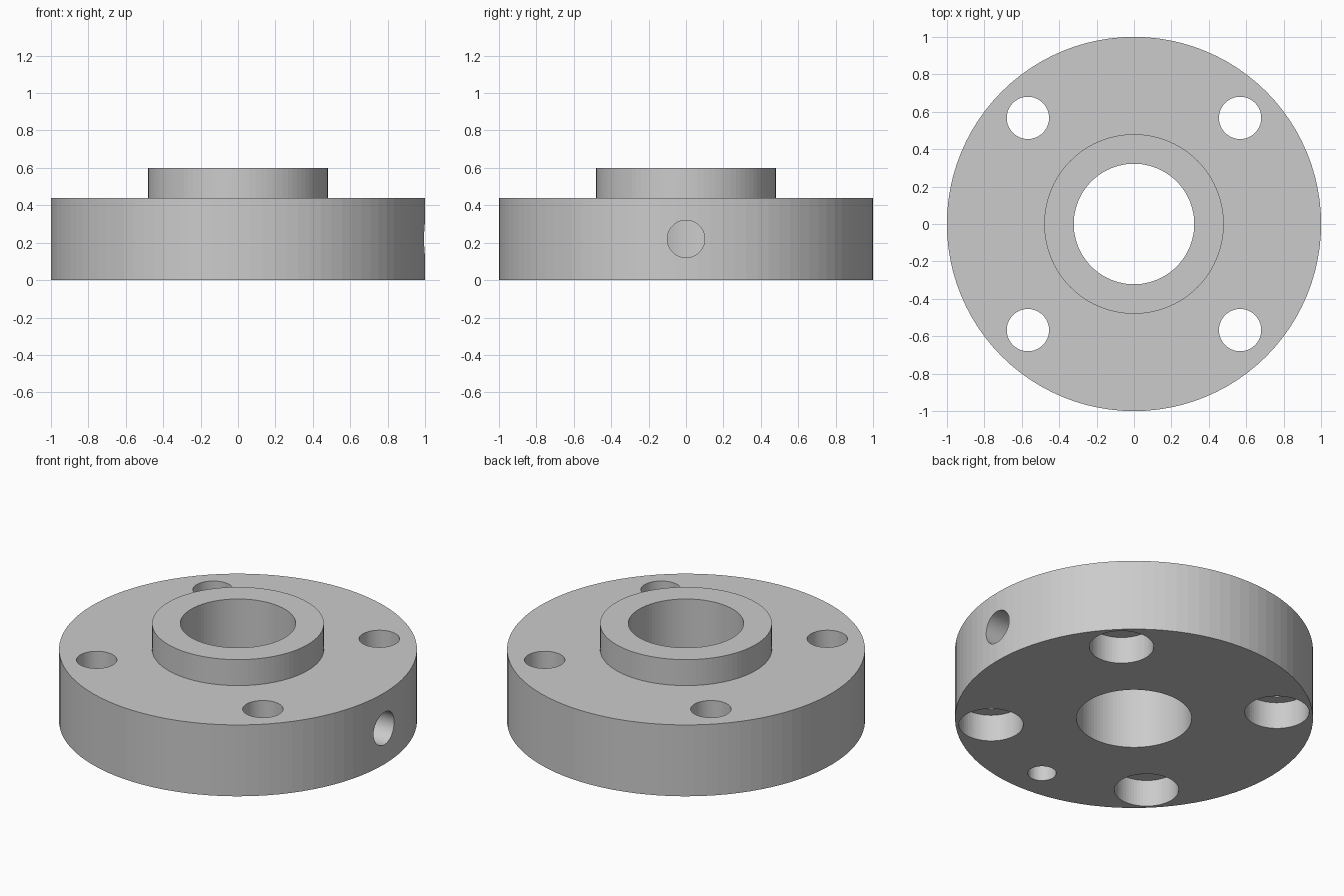
import bpy
import bmesh
import math
from mathutils import Matrix, Vector

SEGMENTS = 96
HOLE_SEGMENTS = 64

start_cube = bpy.data.objects.get("Cube")
if start_cube:
    bpy.data.objects.remove(start_cube, do_unlink=True)

# Single material
steel = bpy.data.materials.new("plain grey metal")
steel.use_nodes = True
GREY = (0.6, 0.6, 0.6, 1.0)
steel.diffuse_color = GREY
steel.node_tree.nodes["Principled BSDF"].inputs["Base Color"].default_value = GREY


def add_object(name, bm):
    bmesh.ops.recalc_face_normals(bm, faces=bm.faces)
    mesh = bpy.data.meshes.new(name)
    bm.to_mesh(mesh)
    bm.free()
    mesh.materials.append(steel)
    obj = bpy.data.objects.new(name, mesh)
    bpy.context.collection.objects.link(obj)
    return obj


def lathe(name, profile):
    """Turn a closed (radius, height) profile around the z axis."""
    bm = bmesh.new()
    verts = [bm.verts.new((r, 0, z)) for r, z in profile]
    edges = [bm.edges.new((v, verts[i - 1])) for i, v in enumerate(verts)]
    bmesh.ops.spin(bm, geom=verts + edges, cent=(0, 0, 0), axis=(0, 0, 1),
                   angle=math.tau, steps=SEGMENTS, use_merge=True)
    bmesh.ops.remove_doubles(bm, verts=bm.verts, dist=1e-5)
    return add_object(name, bm)


def drill(body, name, start, end, radius):
    """Cut a round hole between two points."""
    start, end = Vector(start), Vector(end)
    axis = end - start
    bm = bmesh.new()
    turn = axis.to_track_quat("Z", "Y").to_matrix().to_4x4()
    bmesh.ops.create_cone(bm, cap_ends=True, segments=HOLE_SEGMENTS,
                          radius1=radius, radius2=radius, depth=axis.length,
                          matrix=Matrix.Translation((start + end) / 2) @ turn)
    cutter = add_object(name, bm)
    cutter.hide_render = True
    mod = body.modifiers.new(name, "BOOLEAN")
    mod.operation = "DIFFERENCE"
    mod.solver = "EXACT"
    mod.object = cutter
    bpy.context.view_layer.objects.active = body
    bpy.ops.object.modifier_apply(modifier=mod.name)
    bpy.data.objects.remove(cutter, do_unlink=True)


# Disc, raised collar and central bore
DISC_TOP, COLLAR_TOP, BORE = 0.44, 0.6, 0.322
flange = lathe("flange_body", [
    (BORE, 0), (1.0, 0), (1.0, DISC_TOP),
    (0.48, DISC_TOP), (0.48, COLLAR_TOP), (BORE, COLLAR_TOP)])

# Four bolt holes, counterbored from below
BOLT = 0.567
for x in (-BOLT, BOLT):
    for y in (-BOLT, BOLT):
        drill(flange, "bolt_hole", (x, y, -0.1), (x, y, 0.7), 0.113)
        drill(flange, "counterbore", (x, y, -0.1), (x, y, 0.165), 0.18)

# Radial set screw hole into the bore
drill(flange, "set_screw_hole", (0.15, 0, 0.22), (1.2, 0, 0.22), 0.1)

# Blind locating hole in the underside
drill(flange, "pin_hole", (0, -0.8, -0.1), (0, -0.8, 0.22), 0.08)
